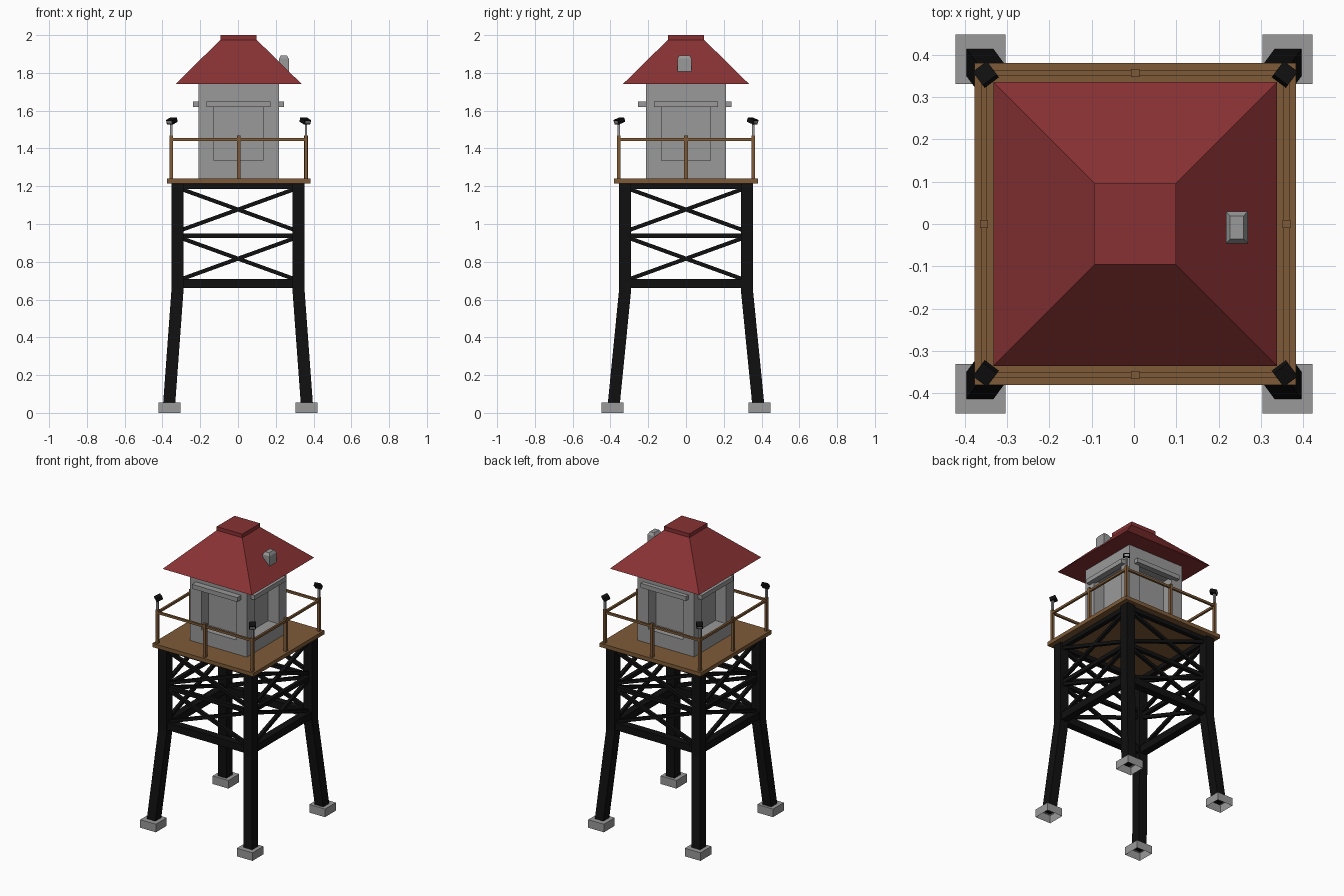
import bpy, bmesh, math
from mathutils import Matrix, Vector

old = bpy.data.objects.get("Cube")
if old:
    bpy.data.objects.remove(old, do_unlink=True)


def material(name, rgb):
    m = bpy.data.materials.new(name)
    m.use_nodes = True
    m.diffuse_color = (*rgb, 1)
    bsdf = next(n for n in m.node_tree.nodes if n.type == 'BSDF_PRINCIPLED')
    bsdf.inputs["Base Color"].default_value = (*rgb, 1)
    bsdf.inputs["Roughness"].default_value = 0.8
    return m


GREY = material("concrete_grey", (0.32, 0.32, 0.32))
RED = material("roof_red", (0.25, 0.031, 0.033))
BROWN = material("timber_brown", (0.21, 0.104, 0.039))
BLACK = material("steel_black", (0.005, 0.005, 0.005))


def finish(name, bm, mat):
    bmesh.ops.recalc_face_normals(bm, faces=bm.faces)
    me = bpy.data.meshes.new(name)
    bm.to_mesh(me)
    bm.free()
    me.materials.append(mat)
    ob = bpy.data.objects.new(name, me)
    bpy.context.collection.objects.link(ob)
    return ob


def loft(name, rings, mat, bottom=True):
    """Stack of rectangles (centre x, centre y, half x, half y, z) joined into a solid."""
    bm = bmesh.new()
    loops = [[bm.verts.new((cx + sx * hx, cy + sy * hy, z))
              for sx, sy in ((-1, -1), (1, -1), (1, 1), (-1, 1))]
             for cx, cy, hx, hy, z in rings]
    for a, b in zip(loops, loops[1:]):
        for i in range(4):
            j = (i + 1) % 4
            bm.faces.new((a[i], a[j], b[j], b[i]))
    bm.faces.new(loops[-1])
    if bottom:
        bm.faces.new(loops[0][::-1])
    return finish(name, bm, mat)


def box(name, centre, size, mat, rot=Matrix()):
    bm = bmesh.new()
    bmesh.ops.create_cube(bm, size=1)
    bm.transform(Matrix.Translation(centre) @ rot @ Matrix.Diagonal((*size, 1)))
    return finish(name, bm, mat)


def bar(name, a, b, width, height, mat):
    """Rectangular beam from a to b, its height kept upright."""
    a, b = Vector(a), Vector(b)
    along = (b - a).normalized()
    side = Vector((0, 0, 1)).cross(along).normalized()
    rot = Matrix((along, side, along.cross(side))).transposed().to_4x4()
    return box(name, (a + b) / 2, ((b - a).length, width, height), mat, rot)


CORNERS = [(-1, -1, "front_right"), (1, -1, "front_left"),
           (1, 1, "back_left"), (-1, 1, "back_right")]
SIDES = ["front", "left", "back", "right"]

# Legs on hollow concrete footings
for sx, sy, tag in CORNERS:
    loft("footing_" + tag, [(sx * 0.363, sy * 0.389, 0.059, 0.058, 0),
                            (sx * 0.363, sy * 0.389, 0.059, 0.058, 0.055)], GREY, bottom=False)
    loft("leg_" + tag, [(sx * 0.365, sy * 0.383, 0.032, 0.032, 0.04),
                        (sx * 0.32, sy * 0.322, 0.032, 0.032, 0.655),
                        (sx * 0.32, sy * 0.322, 0.032, 0.032, 1.215)], BLACK)

# Beams and cross bracing on each side
for i, side in enumerate(SIDES):
    turn = Matrix.Rotation(i * math.pi / 2, 4, 'Z')

    def strut(name, z0, z1, width, height, flip=1, reach=0.3):
        bar(name + "_" + side, turn @ Vector((-reach * flip, -0.32, z0)),
            turn @ Vector((reach * flip, -0.32, z1)), width, height, BLACK)

    strut("lower_beam", 0.685, 0.685, 0.05, 0.05)
    strut("middle_beam", 0.938, 0.938, 0.025, 0.026)
    strut("upper_beam", 1.2, 1.2, 0.03, 0.03)
    for level, z0, z1 in (("lower", 0.708, 0.925), ("upper", 0.968, 1.185)):
        strut(level + "_brace", z0, z1, 0.022, 0.021)
        strut(level + "_counter_brace", z0, z1, 0.022, 0.021, flip=-1)

# Platform and railing
box("platform", (0.003, 0, 1.227), (0.76, 0.76, 0.026), BROWN)
for sx, sy, tag in CORNERS:
    px, py = 0.003 + sx * 0.357, sy * 0.357
    box("corner_post_" + tag, (px, py, 1.353), (0.018, 0.018, 0.23), BROWN)
    # Floodlight on a thin stem, aimed outwards and down
    box("lamp_stem_" + tag, (px, py, 1.502), (0.013, 0.013, 0.07), GREY)
    aim = (Matrix.Rotation(math.atan2(sy * 0.8, sx * 0.6), 4, 'Z')
           @ Matrix.Rotation(math.radians(20), 4, 'Y'))
    spot = Vector((px - sx * 0.004, py - sy * 0.004, 1.546))
    box("lamp_" + tag, spot, (0.042, 0.042, 0.024), BLACK, aim)
    box("lamp_glass_" + tag, spot + aim @ Vector((0.021, 0, 0)),
        (0.003, 0.03, 0.014), GREY, aim)
for i, side in enumerate(SIDES):
    turn = Matrix.Translation((0.003, 0, 0)) @ Matrix.Rotation(i * math.pi / 2, 4, 'Z')
    bar("rail_" + side, turn @ Vector((-0.357, -0.357, 1.447)),
        turn @ Vector((0.357, -0.357, 1.447)), 0.014, 0.015, BROWN)
    box("middle_post_" + side, turn @ Vector((0, -0.357, 1.353)), (0.019, 0.019, 0.23), BROWN)

# Cabin with a deep window recess in every wall
HALF, DEPTH, WIN = 0.213, 0.08, 0.13
bm = bmesh.new()


def rect(turn, half, y, z0, z1):
    return [bm.verts.new(turn @ Vector(p)) for p in
            ((-half, y, z0), (half, y, z0), (half, y, z1), (-half, y, z1))]


for i in range(4):
    turn = Matrix.Translation((0.003, 0, 0)) @ Matrix.Rotation(i * math.pi / 2, 4, 'Z')
    wall = rect(turn, HALF, -HALF, 1.24, 1.745)
    opening = rect(turn, WIN, -HALF, 1.335, 1.635)
    inner = rect(turn, WIN, DEPTH - HALF, 1.335, 1.635)
    for a, b in ((wall, opening), (opening, inner)):
        for k in range(4):
            n = (k + 1) % 4
            bm.faces.new((a[k], a[n], b[n], b[k]))
    bm.faces.new(inner)
bmesh.ops.remove_doubles(bm, verts=bm.verts, dist=0.0005)
bmesh.ops.holes_fill(bm, edges=[e for e in bm.edges if e.is_boundary], sides=4)
finish("cabin", bm, GREY)

# Shutter boxes above the windows
for i, side in enumerate(SIDES):
    turn = Matrix.Translation((0.003, 0, 0)) @ Matrix.Rotation(i * math.pi / 2, 4, 'Z')
    out = 0.255 if side == "front" else 0.241
    bar("shutter_box_" + side, turn @ Vector((-0.17, -(out + 0.2) / 2, 1.634)),
        turn @ Vector((0.17, -(out + 0.2) / 2, 1.634)), out - 0.2, 0.03, GREY)

# Hipped roof with a flat cap, and a chimney
loft("roof", [(0.003, 0, 0.335, 0.335, 1.74), (0.003, 0, 0.096, 0.096, 1.975),
              (0.003, 0, 0.096, 0.096, 2.0)], RED)
loft("chimney", [(0.243, -0.008, 0.026, 0.038, 1.76), (0.243, -0.008, 0.026, 0.038, 1.875),
                 (0.243, -0.008, 0.016, 0.027, 1.892)], GREY)
